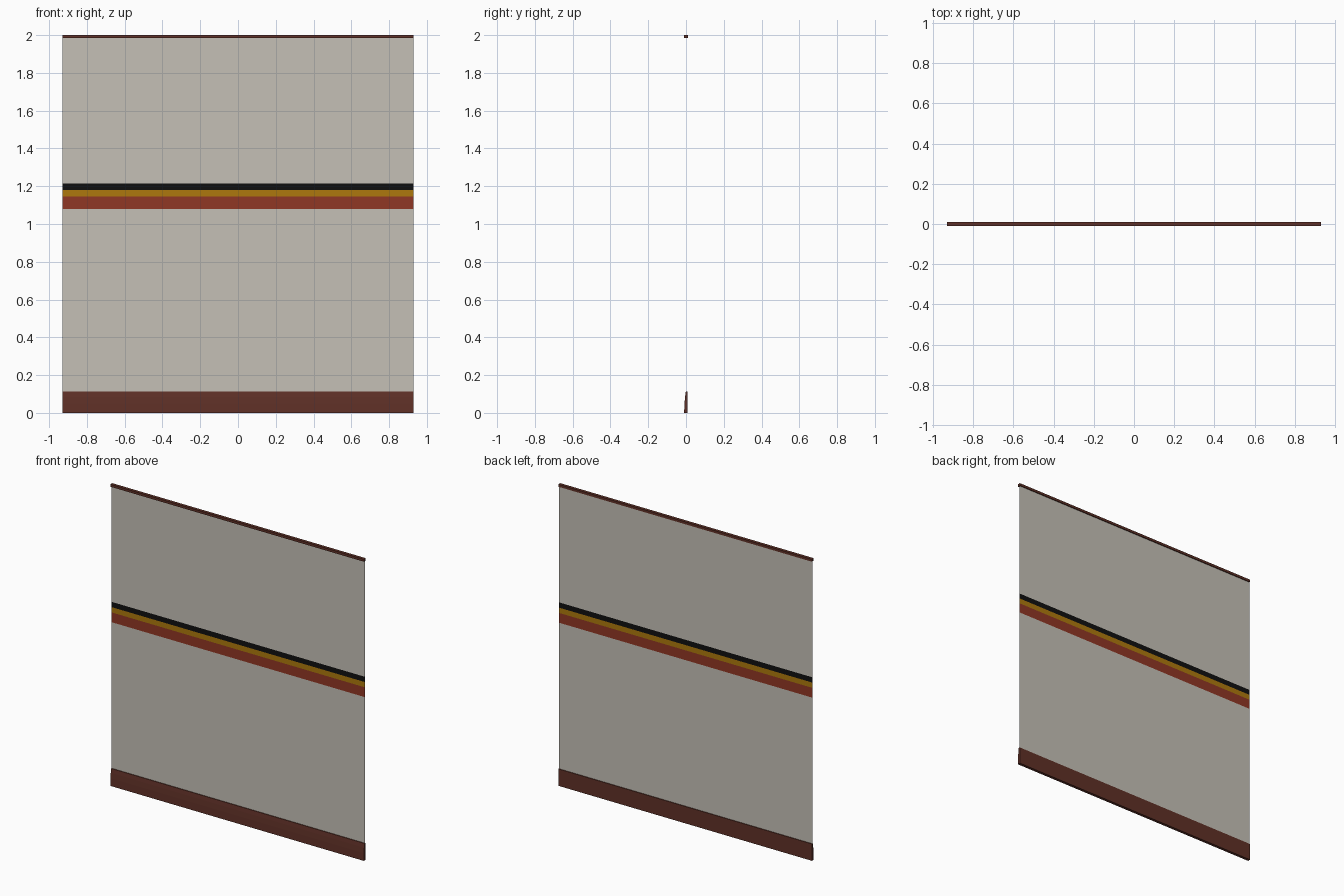
import bpy

if "Cube" in bpy.data.objects:
    bpy.data.objects.remove(bpy.data.objects["Cube"])

HALF = 0.93     # half the panel length
WALL_Y = 0.004  # plane of the thin wall sheet


def material(name, rgb):
    m = bpy.data.materials.new(name)
    m.diffuse_color = (*rgb, 1.0)
    m.use_nodes = True
    m.node_tree.nodes["Principled BSDF"].inputs["Base Color"].default_value = m.diffuse_color
    return m


def add_object(name, verts, faces, mats):
    me = bpy.data.meshes.new(name)
    me.from_pydata(verts, [], faces)
    for m in mats:
        me.materials.append(m)
    ob = bpy.data.objects.new(name, me)
    bpy.context.collection.objects.link(ob)
    return ob


def extrude_profile(name, profile, mat):
    """Run a closed (y, z) profile along the panel length, with end caps."""
    n = len(profile)
    verts = [(x, y, z) for x in (-HALF, HALF) for y, z in profile]
    faces = [(i, (i + 1) % n, n + (i + 1) % n, n + i) for i in range(n)]
    faces += [tuple(reversed(range(n))), tuple(range(n, 2 * n))]
    faces = [tuple(reversed(f)) for f in faces]
    return add_object(name, verts, faces, [mat])


plaster = material("warm grey plaster", (0.56, 0.53, 0.47))
red = material("brick red", (0.28, 0.038, 0.018))
yellow = material("mustard yellow", (0.42, 0.19, 0.004))
black = material("black", (0.005, 0.005, 0.005))
wood = material("dark brown wood", (0.115, 0.03, 0.02))

# Wall sheet cut into horizontal bands, coloured by height
levels = [0.0, 1.08, 1.145, 1.18, 1.215, 1.99]
verts = [(x, WALL_Y, z) for z in levels for x in (-HALF, HALF)]
faces = [(2 * i, 2 * i + 1, 2 * i + 3, 2 * i + 2) for i in range(len(levels) - 1)]
wall = add_object("striped_wall", verts, faces, [plaster, red, yellow, black])
for poly in wall.data.polygons:
    z = poly.center.z
    poly.material_index = 1 if 1.08 < z < 1.145 else 2 if 1.145 < z < 1.18 else 3 if 1.18 < z < 1.215 else 0

# Skirting board: flat back, front flaring out towards the floor
skirting = extrude_profile("skirting_board", [
    (0.009, 0.0), (0.009, 0.112), (-0.001, 0.112),
    (-0.005, 0.085), (-0.008, 0.05), (-0.010, 0.0)], wood)
for poly in skirting.data.polygons:
    poly.use_smooth = poly.normal.y < -0.9

# Thin rail capping the top edge
extrude_profile("top_rail", [
    (0.010, 1.984), (0.010, 2.0), (-0.010, 2.0), (-0.010, 1.984)], wood)
